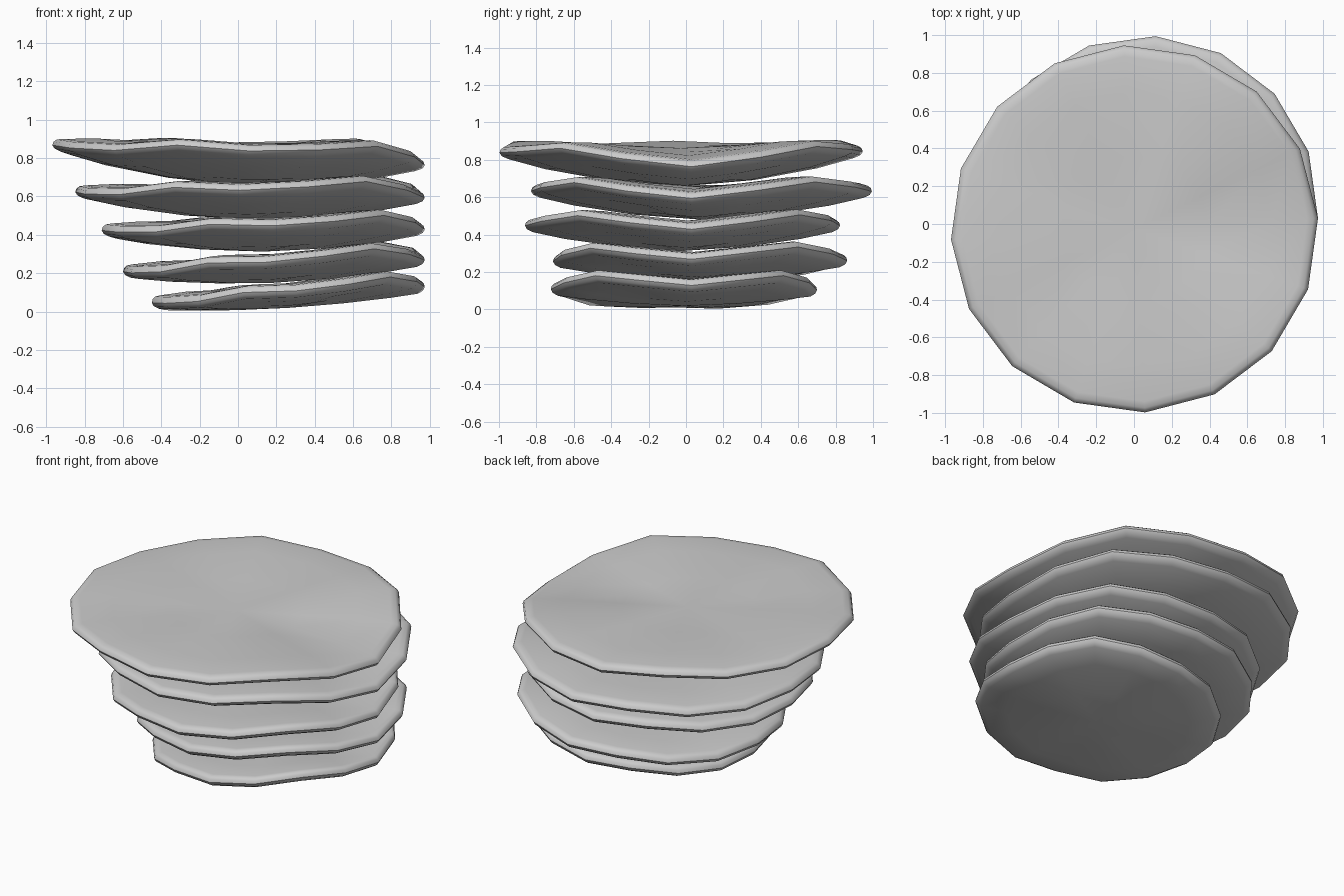
import bpy, bmesh, math

if "Cube" in bpy.data.objects:
    bpy.data.objects.remove(bpy.data.objects["Cube"])

SIDES = 16
PIVOT = (0.974, 0.03)          # rim point shared by all the shelves
# ripple of the rim around one turn, starting at the pivot point
WAVE = [0, .045, .09, .055, .025, .035, .0, -.015, 0, -.01, -.01, .035, .025, .05, .085, .04]


def shelf(name, radius, z_left, z_right, depth, turn):
    """Wavy rounded disc, tilted between its left and right rim heights."""
    cx = PIVOT[0] - radius * math.cos(turn)
    cy = PIVOT[1] - radius * math.sin(turn)
    slope = (z_right - z_left) / (2 * radius)
    mid = (z_left + z_right) / 2
    # cross-section: radius factor, height, from the top centre round to the underside
    section = [(.4, .045), (.75, .045), (.94, .034), (.975, .029), (.993, .016), (1, -.002),
               (.987, -.02), (.95, -.035), (.75, -.035 - (depth - .035) * .38),
               (.4, -.035 - (depth - .035) * .8)]
    bm = bmesh.new()
    rings = []
    for f, h in section:
        ring = []
        for k in range(SIDES):
            a = turn + 2 * math.pi * k / SIDES
            x, y = radius * f * math.cos(a), radius * f * math.sin(a)
            z = mid + slope * x + h + WAVE[k] * radius / .97 * f ** 1.3
            ring.append(bm.verts.new((cx + x, cy + y, z)))
        rings.append(ring)
    top = bm.verts.new((cx, cy, mid + .045))
    bottom = bm.verts.new((cx, cy, mid - depth))
    for k in range(SIDES):
        n = (k + 1) % SIDES
        bm.faces.new((top, rings[0][k], rings[0][n]))
        for a, b in zip(rings, rings[1:]):
            bm.faces.new((a[k], b[k], b[n], a[n]))
        bm.faces.new((bottom, rings[-1][n], rings[-1][k]))
    bmesh.ops.recalc_face_normals(bm, faces=bm.faces)
    mesh = bpy.data.meshes.new(name)
    bm.to_mesh(mesh)
    bm.free()
    ob = bpy.data.objects.new(name, mesh)
    bpy.context.collection.objects.link(ob)
    bpy.ops.object.select_all(action='DESELECT')
    ob.select_set(True)
    bpy.context.view_layer.objects.active = ob
    bpy.ops.object.shade_smooth_by_angle(angle=math.radians(40))


# shelves from the lowest to the top: radius, left height, right height, belly depth
SHELVES = [(.713, .048, .13, .07), (.788, .21, .27, .09), (.844, .425, .43, .115),
           (.913, .625, .595, .13), (.973, .87, .765, .16)]
for i, (r, zl, zr, d) in enumerate(SHELVES):
    shelf(f"fungus_shelf_{i + 1}", r, zl, zr, d, math.radians(3.3 if i % 2 == 0 else -3.3))
